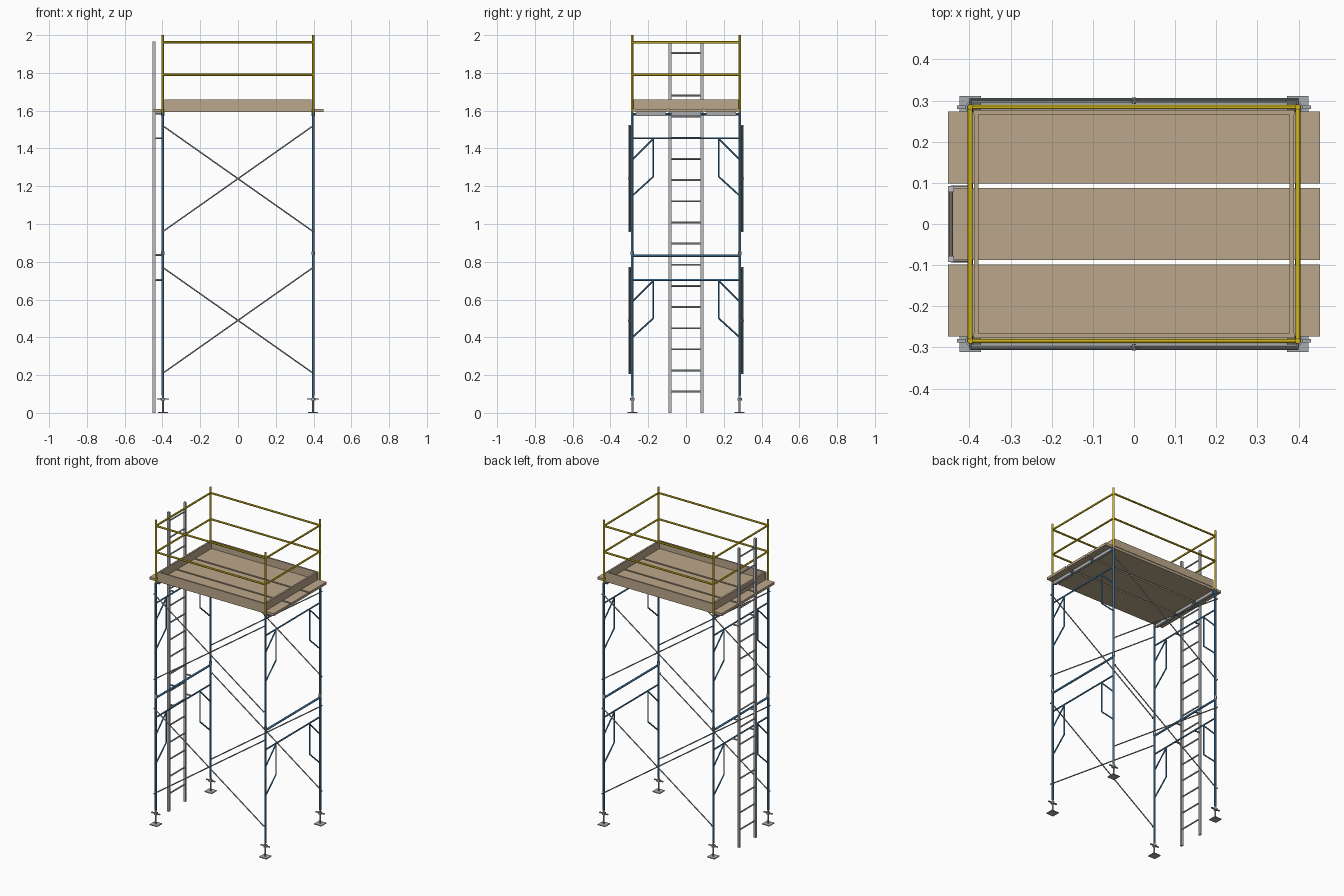
import bpy, bmesh
from mathutils import Vector, Matrix

if "Cube" in bpy.data.objects:
    bpy.data.objects.remove(bpy.data.objects["Cube"])


def material(name, rgb):
    m = bpy.data.materials.new(name)
    m.diffuse_color = (*rgb, 1)
    m.use_nodes = True
    m.node_tree.nodes["Principled BSDF"].inputs["Base Color"].default_value = m.diffuse_color
    return m


BLUE = material("frame blue", (0.07, 0.24, 0.45))
YELLOW = material("guardrail yellow", (0.62, 0.46, 0.01))
WOOD = material("plank tan", (0.50, 0.39, 0.26))
STEEL = material("galvanised grey", (0.40, 0.41, 0.42))
ALU = material("ladder light grey", (0.50, 0.52, 0.54))

PX, PY = 0.398, 0.284            # post centre lines
SIDES = (-1, 1)
CORNERS = [(sx, sy) for sx in SIDES for sy in SIDES]
LIFTS = (0.0, 0.75)              # base offset of each frame level


def tube(bm, a, b, r, n=12):
    """Round bar between two points."""
    a, b = Vector(a), Vector(b)
    d = b - a
    rot = d.to_track_quat('Z', 'Y').to_matrix().to_4x4()
    bmesh.ops.create_cone(bm, cap_ends=True, segments=n, radius1=r, radius2=r,
                          depth=d.length, matrix=Matrix.Translation((a + b) / 2) @ rot)


def box(bm, lo, hi):
    """Box between two opposite corners."""
    lo, hi = Vector(lo), Vector(hi)
    bmesh.ops.create_cube(bm, size=1, matrix=Matrix.Translation((lo + hi) / 2)
                          @ Matrix.Diagonal((*(hi - lo), 1)))


def finish(bm, name, mat, smooth=True):
    me = bpy.data.meshes.new(name)
    bm.to_mesh(me)
    bm.free()
    me.materials.append(mat)
    ob = bpy.data.objects.new(name, me)
    bpy.context.collection.objects.link(ob)
    if smooth:
        bpy.ops.object.select_all(action='DESELECT')
        ob.select_set(True)
        bpy.context.view_layer.objects.active = ob
        bpy.ops.object.shade_smooth_by_angle()


# Base jacks: foot plate, screw, winged nut
bm = bmesh.new()
for sx, sy in CORNERS:
    x, y = sx * PX, sy * PY
    box(bm, (x - 0.0265, y - 0.0265, 0), (x + 0.0265, y + 0.0265, 0.005))
    tube(bm, (x, y, 0.005), (x, y, 0.14), 0.005)
    tube(bm, (x, y, 0.066), (x, y, 0.08), 0.012)
    box(bm, (x - 0.032, y - 0.004, 0.07), (x + 0.032, y + 0.004, 0.076))
finish(bm, "base_jacks", STEEL)

# End frames, two levels at each end
bm = bmesh.new()
for dz in LIFTS:
    for sx in SIDES:
        x = sx * PX
        for sy in SIDES:
            y, yi = sy * PY, sy * 0.174
            tube(bm, (x, y, 0.093 + dz), (x, y, 0.838 + dz), 0.0068)
            knee = [(x, yi, 0.704 + dz), (x, yi, 0.50 + dz), (x, y, 0.40 + dz)]
            for a, b in zip(knee, knee[1:]):
                tube(bm, a, b, 0.0045, 8)
            tube(bm, (x, yi, 0.70 + dz), (x, y, 0.59 + dz), 0.0045, 8)
        tube(bm, (x, -PY, 0.832 + dz), (x, PY, 0.832 + dz), 0.0066)
        tube(bm, (x, -PY, 0.704 + dz), (x, PY, 0.704 + dz), 0.005)
finish(bm, "end_frames", BLUE)

# Coupling collars between levels
bm = bmesh.new()
for sx, sy in CORNERS:
    tube(bm, (sx * PX, sy * PY, 0.835), (sx * PX, sy * PY, 0.855), 0.0085)
finish(bm, "coupling_collars", STEEL)

# Cross braces with end pins and a centre bolt
bm = bmesh.new()
for dz in LIFTS:
    lo, hi = 0.21 + dz, 0.77 + dz
    for sy in SIDES:
        for s, yb in ((1, 0.296), (-1, 0.302)):
            tube(bm, (-s * PX, sy * yb, lo), (s * PX, sy * yb, hi), 0.0037, 8)
        for sx in SIDES:
            for z in (lo, hi):
                tube(bm, (sx * PX, sy * PY, z), (sx * PX, sy * 0.305, z), 0.0035, 8)
        mid = (lo + hi) / 2
        tube(bm, (0, sy * 0.292, mid), (0, sy * 0.307, mid), 0.005, 8)
finish(bm, "cross_braces", STEEL)

# Deck planks and their end hooks
planks, hooks = bmesh.new(), bmesh.new()
for i in (-1, 0, 1):
    y = i * 0.186
    box(planks, (-0.4515, y - 0.0875, 1.592), (0.4515, y + 0.0875, 1.608))
    for sx in SIDES:
        x = sx * PX
        box(hooks, (x - 0.009, y - 0.078, 1.572), (x + 0.009, y + 0.078, 1.592))
finish(planks, "deck_planks", WOOD, False)
finish(hooks, "plank_hooks", STEEL, False)

# Toe boards round the deck
bm = bmesh.new()
for s in SIDES:
    ya, yb = sorted((s * 0.266, s * 0.277))
    box(bm, (-0.39, ya, 1.608), (0.39, yb, 1.658))
    xa, xb = sorted((s * 0.378, s * 0.389))
    box(bm, (xa, -0.266, 1.608), (xb, 0.266, 1.658))
finish(bm, "toe_boards", WOOD, False)

# Guardrail posts and rails
bm = bmesh.new()
for sx, sy in CORNERS:
    tube(bm, (sx * PX, sy * PY, 1.588), (sx * PX, sy * PY, 2.0), 0.0065)
for z in (1.79, 1.962):
    for s in SIDES:
        tube(bm, (-PX, s * PY, z), (PX, s * PY, z), 0.006)
        tube(bm, (s * PX, -PY, z), (s * PX, PY, z), 0.006)
finish(bm, "guardrails", YELLOW)

# Ladder: rails, rungs
LX = -0.4445
bm = bmesh.new()
for s in SIDES:
    box(bm, (LX - 0.007, s * 0.085 - 0.0075, 0), (LX + 0.007, s * 0.085 + 0.0075, 1.965))
finish(bm, "ladder_rails", ALU, False)
bm = bmesh.new()
for i in range(17):
    z = 0.1125 + 0.112 * i
    tube(bm, (LX, -0.085, z), (LX, 0.085, z), 0.0048, 10)
finish(bm, "ladder_rungs", ALU)

# Ladder stand-off arms to the end frames
bm = bmesh.new()
for dz in LIFTS:
    for z in (0.704 + dz, 0.835 + dz):
        for s in SIDES:
            tube(bm, (LX, s * 0.088, z), (-PX, s * 0.088, z), 0.005, 8)
finish(bm, "ladder_standoffs", STEEL)
